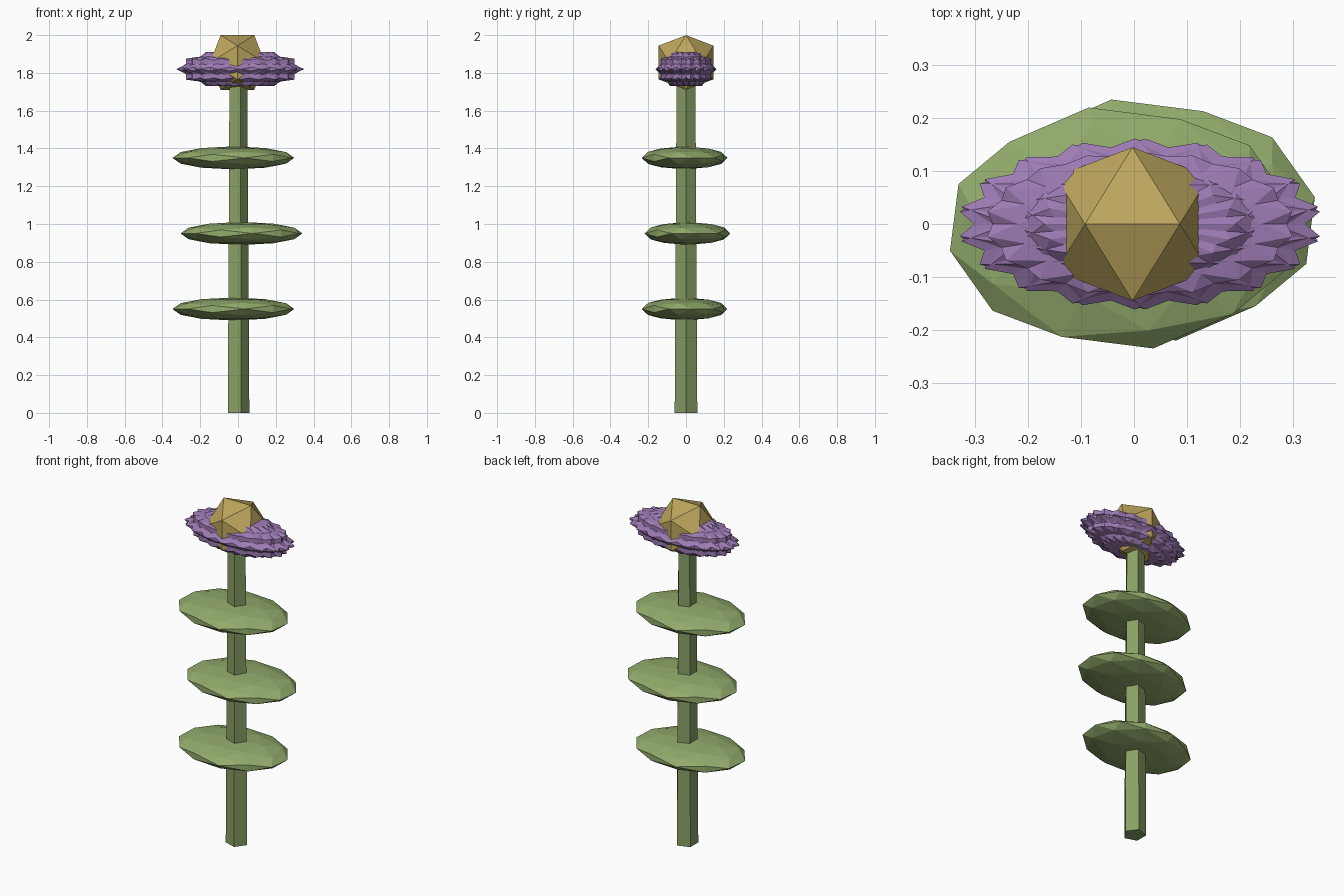
import bpy, bmesh
from math import sin, cos, pi, radians, sqrt
from mathutils import Matrix, Vector

if "Cube" in bpy.data.objects:
    bpy.data.objects.remove(bpy.data.objects["Cube"])


def material(name, rgb):
    m = bpy.data.materials.new(name)
    m.diffuse_color = (*rgb, 1)
    m.use_nodes = True
    m.node_tree.nodes["Principled BSDF"].inputs["Base Color"].default_value = m.diffuse_color
    return m


def add_object(name, mesh, mat):
    mesh.materials.append(mat)
    ob = bpy.data.objects.new(name, mesh)
    bpy.context.collection.objects.link(ob)
    return ob


def icosahedron(name, mat, center, size, spin=0, subdivide=False):
    """Edge-up icosahedron of unit radius, spun about z, then stretched and placed."""
    t = (1 + sqrt(5)) / 2
    bm = bmesh.new()
    for a in (-1, 1):
        for b in (-t, t):
            for co in ((a, 0, b), (0, b, a), (b, a, 0)):
                bm.verts.new(Vector(co).normalized())
    bmesh.ops.convex_hull(bm, input=bm.verts[:])
    if subdivide:
        bmesh.ops.subdivide_edges(bm, edges=bm.edges[:], cuts=1, use_grid_fill=True)
        for v in bm.verts:
            v.co.normalize()
    bm.transform(Matrix.Translation(center) @ Matrix.Diagonal((*size, 1))
                 @ Matrix.Rotation(radians(spin), 4, 'Z'))
    bmesh.ops.recalc_face_normals(bm, faces=bm.faces[:])
    mesh = bpy.data.meshes.new(name)
    bm.to_mesh(mesh)
    bm.free()
    return add_object(name, mesh, mat)


stem_green = material("stem_green", (0.25, 0.35, 0.13))
leaf_green = material("leaf_green", (0.29, 0.41, 0.15))
purple = material("petal_purple", (0.34, 0.20, 0.46))
gold = material("center_gold", (0.51, 0.38, 0.11))

# Five-sided, slightly tapered stem
n = 5
verts = [(-0.003 + r * cos(2 * pi * i / n), r * sin(2 * pi * i / n), z)
         for r, z in ((0.063, 0), (0.052, 1.8)) for i in range(n)]
faces = [(i, (i + 1) % n, n + (i + 1) % n, n + i) for i in range(n)]
faces += [tuple(reversed(range(n))), tuple(range(n, 2 * n))]
stem = bpy.data.meshes.new("stem")
stem.from_pydata(verts, [], faces)
add_object("stem", stem, stem_green)

# Three flattened leaves, alternating sideways
for i in range(3):
    side = 1 if i % 2 else -1
    icosahedron(f"leaf_{i + 1}", leaf_green,
                (-0.003 + 0.0215 * side, 0.0075 * side, 0.55 + 0.4 * i),
                (0.328, 0.231, 0.061), 10.7, True)

# Spiky bloom of overlapping stretched petals
for i in range(9):
    icosahedron(f"petal_{i + 1}", purple, (0.011, 0, 1.82),
                (0.343, 0.161, 0.106), 40 * i)

# Faceted flower center
icosahedron("flower_center", gold, (-0.003, 0, 1.855), (0.17, 0.17, 0.17))
